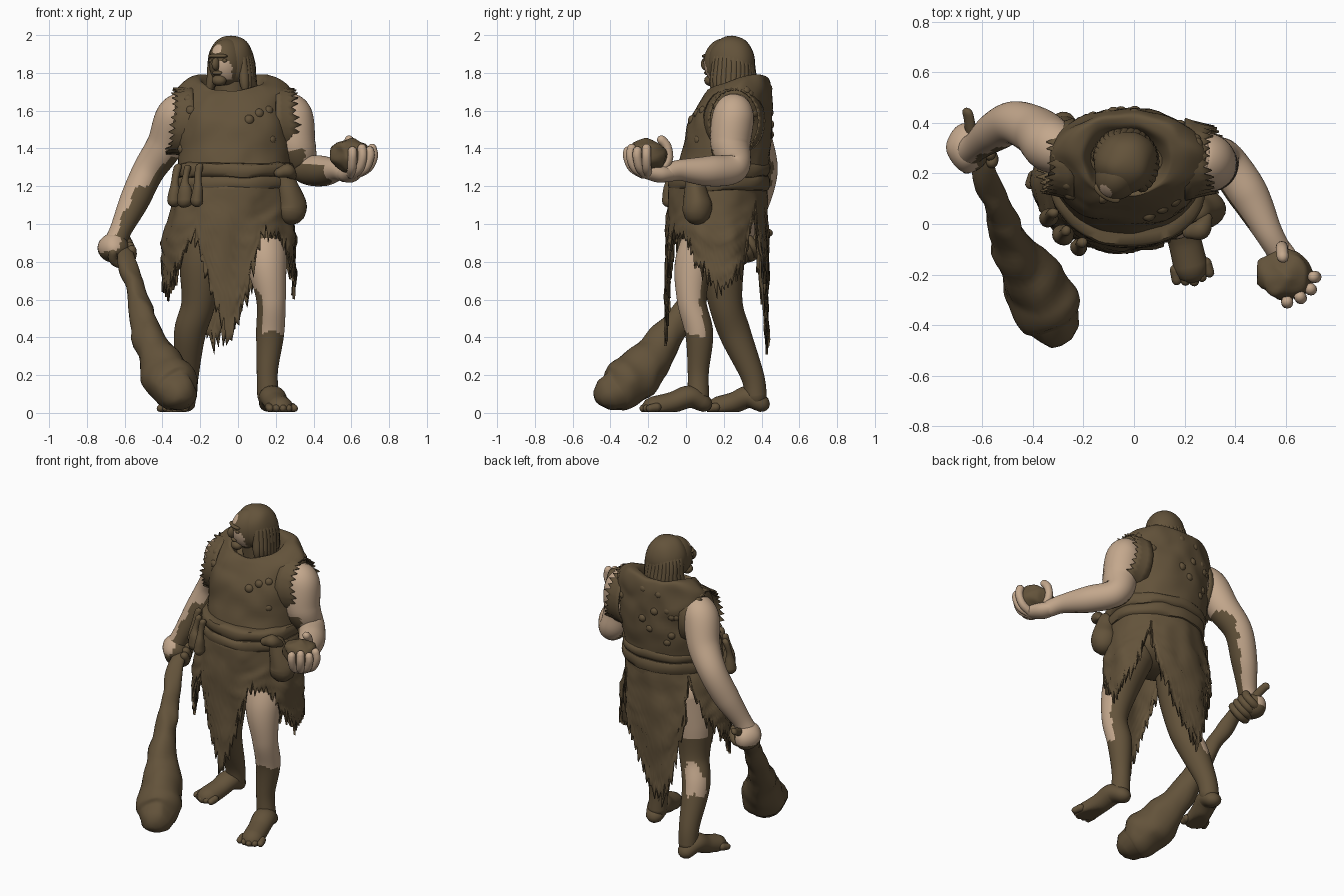
import bpy, bmesh, math, random
from mathutils import Vector as V, Matrix, noise

if "Cube" in bpy.data.objects:
    bpy.data.objects.remove(bpy.data.objects["Cube"])
random.seed(4)
pi = math.pi

def material(name, col):
    m = bpy.data.materials.new(name)
    m.diffuse_color = (*col, 1)
    m.use_nodes = True
    m.node_tree.nodes["Principled BSDF"].inputs["Base Color"].default_value = m.diffuse_color
    return m
MATS = [material("hide brown", (0.125, 0.086, 0.043)), material("skin", (0.55, 0.39, 0.265))]

# ---------- helpers ----------
def finish(name, bm, rule=None, thick=0):
    """Mesh to object; rule(centre, normal) true = skin, otherwise brown."""
    bmesh.ops.recalc_face_normals(bm, faces=bm.faces)
    me = bpy.data.meshes.new(name)
    bm.to_mesh(me)
    bm.free()
    for m in MATS:
        me.materials.append(m)
    for p in me.polygons:
        p.material_index = int(bool(rule and rule(p.center, p.normal)))
    me.shade_smooth()
    me.set_sharp_from_angle(angle=math.radians(50))
    ob = bpy.data.objects.new(name, me)
    bpy.context.collection.objects.link(ob)
    if thick:
        mod = ob.modifiers.new("thickness", 'SOLIDIFY')
        mod.thickness = thick
    return ob

def spline(pts, steps):
    """Catmull-Rom through tuples of any length."""
    out, n = [], len(pts)
    for i in range(n - 1):
        a, b, c, d = (pts[max(i - 1, 0)], pts[i], pts[i + 1], pts[min(i + 2, n - 1)])
        for k in range(steps):
            t = k / steps
            out.append(tuple(0.5 * (2*q + (r - p)*t + (2*p - 5*q + 4*r - s)*t*t + (3*q - p - 3*r + s)*t**3)
                             for p, q, r, s in zip(a, b, c, d)))
    return out + [tuple(pts[-1])]

def loft(name, rings, rule=None, cap=True, thick=0, rough=0, freq=9):
    bm = bmesh.new()
    vs = [[bm.verts.new(V(p) + noise.noise_vector(V(p) * freq) * rough) for p in r] for r in rings]
    n = len(vs[0])
    for a, b in zip(vs, vs[1:]):
        for i in range(n):
            j = (i + 1) % n
            bm.faces.new((a[i], a[j], b[j], b[i]))
    if cap:
        bm.faces.new(vs[0])
        bm.faces.new(vs[-1])
    return finish(name, bm, rule, thick)

def tube(name, pts, rule=None, sides=20, steps=6, rough=0, flat=1, floor=False):
    """Round-ended tube through (x, y, z, radius) points."""
    s = spline(pts, steps)
    P = [V(q[:3]) for q in s]
    R = [max(q[3], 0.002) for q in s]
    T = [(P[min(i + 1, len(P) - 1)] - P[max(i - 1, 0)]).normalized() for i in range(len(P))]
    d = (P[-1] - P[0]).normalized()
    ref = V((0, 0, 1)) if abs(d.z) < 0.7 else V((0, 1, 0))
    caps = [math.radians(x) for x in (82, 60, 30)]
    st = [(P[0] - T[0]*R[0]*math.sin(c), R[0]*math.cos(c), T[0]) for c in caps]
    st += list(zip(P, R, T))
    st += [(P[-1] + T[-1]*R[-1]*math.sin(c), R[-1]*math.cos(c), T[-1]) for c in reversed(caps)]
    rings = []
    for p, r, t in st:
        a = t.cross(ref).normalized()
        b = a.cross(t)
        ring = [p + a*r*math.cos(2*pi*i/sides) + b*r*flat*math.sin(2*pi*i/sides) for i in range(sides)]
        if floor:
            ring = [V((q.x, q.y, max(q.z, 0.004))) for q in ring]
        rings.append(ring)
    return loft(name, rings, rule, rough=rough)

def blob(name, c, radii, turn=0, rule=None, rough=0, freq=9, seg=32):
    bm = bmesh.new()
    m = Matrix.Translation(c) @ Matrix.Rotation(turn, 4, 'Z') @ Matrix.Diagonal((*radii, 1))
    bmesh.ops.create_uvsphere(bm, u_segments=seg, v_segments=seg*2//3, radius=1, matrix=m)
    for v in bm.verts:
        v.co += noise.noise_vector(v.co * freq) * rough
    return finish(name, bm, rule)

def oval(z, cx, cy, rx, ry, tilt=0, n=64):
    out = []
    for i in range(n):
        a = 2*pi*i/n
        y = cy - ry*math.cos(a)
        out.append((cx + rx*math.sin(a), y, z + tilt*((y - cy) + 0.13*math.sin(a)**2)))
    return out

def wob(c):
    """Uneven edge for painted patches."""
    return noise.noise(c*14)

# ---------- tunic ----------
body = spline([(1.12, -.02, .17, .29, .25, 0), (1.3, -.025, .195, .295, .24, 0), (1.42, -.025, .22, .30, .235, 0),
               (1.55, -.025, .235, .312, .225, 0), (1.63, -.025, .255, .312, .20, .05), (1.695, -.025, .27, .295, .18, .12),
               (1.735, -.028, .275, .24, .165, .25), (1.74, -.03, .265, .195, .15, .28), (1.725, -.03, .255, .17, .125, .28),
               (1.67, -.03, .255, .14, .1, .28)], 5)
rings = [oval(*b) for b in body]
loft("tunic", rings, rough=.016)
bm = bmesh.new()                                   # soft lumps in the hide
for _ in range(26):
    r = random.choice(rings[9:26])
    p = V(random.choice(r))
    inward = (V((-.025, .23, p.z)) - p).normalized()
    bmesh.ops.create_icosphere(bm, subdivisions=3, radius=.028, matrix=Matrix.Translation(p + inward*.02))
finish("tunic_lumps", bm)
for s, name in ((-1, "left"), (1, "right")):       # ragged armholes
    rows = []
    jag = [random.uniform(.02, .045) if i % 2 else 0 for i in range(56)]
    for v in (0, .35, .7, 1):
        rows.append([(s*(.22 + .09*v + jag[i]*v*v - .02*v*math.sin(2*pi*i/56)) - .018,
                      .255 + (.165 - .03*v)*math.cos(2*pi*i/56),
                      1.545 + (.185 - .015*v + jag[i]*v*.2)*math.sin(2*pi*i/56)) for i in range(56)])
    loft("ragged_armhole_" + name, rows, cap=False, thick=.01)

# ---------- belt ----------
for i, z in enumerate((1.215, 1.285)):
    loft("belt_band_%d" % i, [oval(z + dz, -.022, .175, .295 + e, .25 + e) for dz, e in
         ((-.04, -.02), (-.034, .01), (-.015, .02), (.015, .02), (.032, .01), (.038, -.02))], rough=.012)
tube("belt_knot", [(.22, -.03, 1.27, .03), (.26, -.02, 1.28, .04), (.28, .02, 1.26, .025)], rough=.01)

# ---------- ragged skirt: one sheet whose hem height depends on the angle ----------
HEM = [(-180, .42), (-165, .3), (-150, .62), (-134, 1.13), (-118, .85), (-72, .6), (-50, .72), (-33, .93), (-26, .78),
       (-15, .58), (0, .34), (14, .58), (24, .8), (30, .91), (48, .92), (65, .78), (92, .6), (118, .72), (138, 1.06),
       (150, .75), (180, .42)]
def hem(a):
    for (a0, h0), (a1, h1) in zip(HEM, HEM[1:]):
        if a0 <= a <= a1:
            return h0 + (h1 - h0)*(a - a0)/(a1 - a0)
N = 150
ang = [-180 + 360*i/N for i in range(N)]
jag = [random.uniform(.04, .1) if i % 2 else random.uniform(-.03, .02) for i in range(N)]
rows = []
for k in range(19):
    row = []
    for a, j in zip(ang, jag):
        z = 1.22 + (hem(a) - 1.22)*k/18 + j*(k/18)**6
        g = min((1.22 - z)/.3, 1)
        r = math.radians(a)
        f = 1 + .015*math.sin(9*r + z*4)*g + .012*math.sin(z*75 + 3*math.sin(5*r))*g
        row.append((-.025 - .02*g + (.295 + .06*g)*f*math.sin(r), .165 - (.255 + .02*g)*f*math.cos(r), z))
    rows.append(row)
loft("ragged_skirt", rows, cap=False, thick=.014, rough=.014)
blob("pelvis", (-.02, .16, 1.06), (.25, .19, .14))

# ---------- pouches ----------
for i, (x, y, r) in enumerate(((-.335, .03, .038), (-.28, -.04, .042), (-.215, -.085, .036))):
    tube("small_pouch_%d" % i, [(x*.95, y + .01, 1.3, .02), (x, y, 1.23, .02), (x, y - .005, 1.18, r*.8),
                                (x, y - .005, 1.125, r)], rough=.01)
tube("large_pouch", [(.25, .05, 1.24, .05), (.27, .05, 1.17, .06), (.285, .06, 1.1, .076), (.285, .06, 1.065, .076)], rough=.012)

# ---------- legs and feet ----------
tube("right_leg", [(.13, .15, 1.0, .13), (.15, .05, .8, .108), (.175, .03, .6, .078), (.17, .07, .42, .074),
                   (.155, .065, .22, .056), (.16, .065, .09, .058)],
     lambda c, n: .42 + .06*wob(c) + (.2 if n.x < -.6 else 0) < c.z < .93 and
     n.x*.4 - n.y*.9 + .3*wob(c) > (-.1 if c.z < .6 else -.2), sides=40, steps=12)
tube("left_leg", [(-.16, .2, 1.0, .13), (-.19, .19, .8, .12), (-.21, .21, .58, .09), (-.255, .26, .42, .084),
                  (-.27, .35, .2, .062), (-.275, .37, .09, .058)],
     lambda c, n: n.y > .1 and n.y*.7 - n.x*.7 + .3*wob(c) > .5 and
     (.74 < c.z < 1.1 or .4 + .08*wob(c) < c.z < .56 + .12*wob(c)), sides=40, steps=12)
for name, heel, toe, k in (("right", (.165, .085), (.24, -.235), 1), ("left", (-.28, .39), (-.355, .11), .86)):
    h = V((*heel, 0))
    d = (V((*toe, 0)) - h).normalized()
    s = V((-d.y, d.x, 0))
    at = lambda f, w, z, r: (*(h + d*f*k + s*w + V((0, 0, z))), r)
    tube(name + "_foot", [at(0, 0, .055, .056), at(.07, 0, .085, .07), at(.16, 0, .055, .066), at(.26, 0, .03, .068)],
         flat=.85, floor=True)
    for i in range(5):
        w = (i - 2)*.03
        tube(name + "_toe_%d" % i, [at(.26, w, .03, .024), at(.32 - abs(i - 2)*.01, w*1.1, .024, .02)], sides=12, floor=True)

# ---------- arms ----------
tube("right_arm", [(.24, .26, 1.62, .085), (.285, .25, 1.57, .11), (.305, .235, 1.42, .107), (.355, .25, 1.3, .083),
                   (.45, .12, 1.28, .08), (.53, -.03, 1.285, .056), (.57, -.1, 1.27, .05)],
     lambda c, n: not (c.z < 1.38 + .05*wob(c) and c.y > -.02 and n.z < .4 and
                       n.x*.75 + n.y*.65 < -.25 + .2*wob(c)), sides=40, steps=10)
tube("left_arm", [(-.25, .28, 1.62, .085), (-.325, .31, 1.57, .108), (-.385, .365, 1.42, .098), (-.475, .4, 1.28, .085),
                  (-.55, .365, 1.12, .078), (-.62, .31, .97, .058), (-.65, .29, .9, .06)],
     lambda c, n: not (c.z < 1.36 and n.x*.75 - n.y*(.15 if c.z > 1.2 else .65) - n.z*.2 > .42 + .25*wob(c)),
     sides=40, steps=10)

# ---------- club and the fist on it ----------
tube("club", [(-.66, .445, .945, .022), (-.625, .29, .87, .032), (-.575, .16, .76, .045), (-.52, .02, .58, .062),
              (-.465, -.12, .38, .086), (-.385, -.25, .21, .128), (-.34, -.34, .14, .128), (-.32, -.385, .115, .105)],
     rough=.02, floor=True, steps=8)
blob("fist", (-.66, .3, .875), (.08, .1, .08), .2, lambda c, n: n.z > -.3 and n.x < .4, rough=.01)
ax = V((.05, -.17, -.1)).normalized()
u = ax.cross(V((0, 0, 1))).normalized()
w = u.cross(ax)
for i in range(4):
    c = V((-.625, .29, .865)) + ax*(i - 1.5)*.036
    tube("fist_finger_%d" % i, [(*(c + (u*math.cos(t) + w*math.sin(t))*.055), .025)
                                for t in (math.radians(k) for k in range(150, 420, 45))], sides=12, steps=3)

# ---------- rock and the hand under it ----------
rock = V((.595, -.2, 1.365))
blob("rock", rock, (.112, .1, .088), .3, rough=.022, freq=14)
tube("open_palm", [(.565, -.09, 1.265, .05), (.59, -.14, 1.265, .058), (.615, -.2, 1.275, .05)], lambda c, n: True, flat=.8)
def finger(name, az, els, r):
    pts = []
    for e in els:
        e, a = math.radians(e), math.radians(az)
        o = V((math.cos(a)*math.cos(e)*.123, math.sin(a)*math.cos(e)*.11, math.sin(e)*.105))
        pts.append((*(rock + o), r))
    tube(name, pts, lambda c, n: True, sides=12, steps=4)
for i, az in enumerate((-85, -58, -32, -5)):
    finger("rock_finger_%d" % i, az, (-75, -40, -5, 12 + 8*(i % 2)), .024)
finger("rock_thumb", 95, (-60, -15, 25, 50), .024)

# ---------- head, turned to one side ----------
f, s = V((-.53, -.85, 0)), V((.85, -.53, 0))
turn = math.atan2(s.y, s.x)
hc = V((-.055, .205, 1.855))
def face_skin(c, n):
    d = c - hc
    forehead = (d.z - .07)**2/.026**2 + (d.dot(s) + .008)**2/.03**2 < 1
    cheek = -.09 < d.z < .012 and .014 < d.dot(s) < .072 - .25*abs(d.z + .03)
    return d.dot(f) > .04 and (forehead or cheek)
tube("neck", [(-.03, .27, 1.62, .1), (-.035, .24, 1.78, .085)])
blob("head", hc, (.092, .118, .128), turn, face_skin, seg=72)
def feature(name, fwd, side, z, radii):
    blob(name, hc + f*fwd + s*side + V((0, 0, z)), radii, turn)
feature("nose", .118, 0, -.008, (.019, .028, .034))
feature("brow", .098, 0, .034, (.06, .025, .013))
feature("mouth", .105, 0, -.055, (.03, .015, .012))
feature("chin", .085, 0, -.095, (.04, .035, .03))
for i in (-1, 1):
    feature("eye_%d" % i, .098, i*.04, .01, (.016, .012, .011))
cap = hc - f*.046 + V((-.004, 0, .003))
blob("hair_cap", cap, (.119, .128, .142), turn, rough=.008)
for i in range(21):                                # hanging locks, leaving the face open
    a = math.radians(68 + i*224/20)
    o = f*math.cos(a) + s*math.sin(a)
    pts = []
    for rad, z, r in ((.088, .06, .014), (.1, .01, .023), (.106, -.06, .026), (.116, -.13, .022),
                      (.125, -.19 + random.uniform(-.02, .015), .005)):
        pts.append((*(cap + o*rad + V((0, 0, z))), r))
    tube("hair_lock_%d" % i, pts, sides=10, steps=4, rough=.008)
